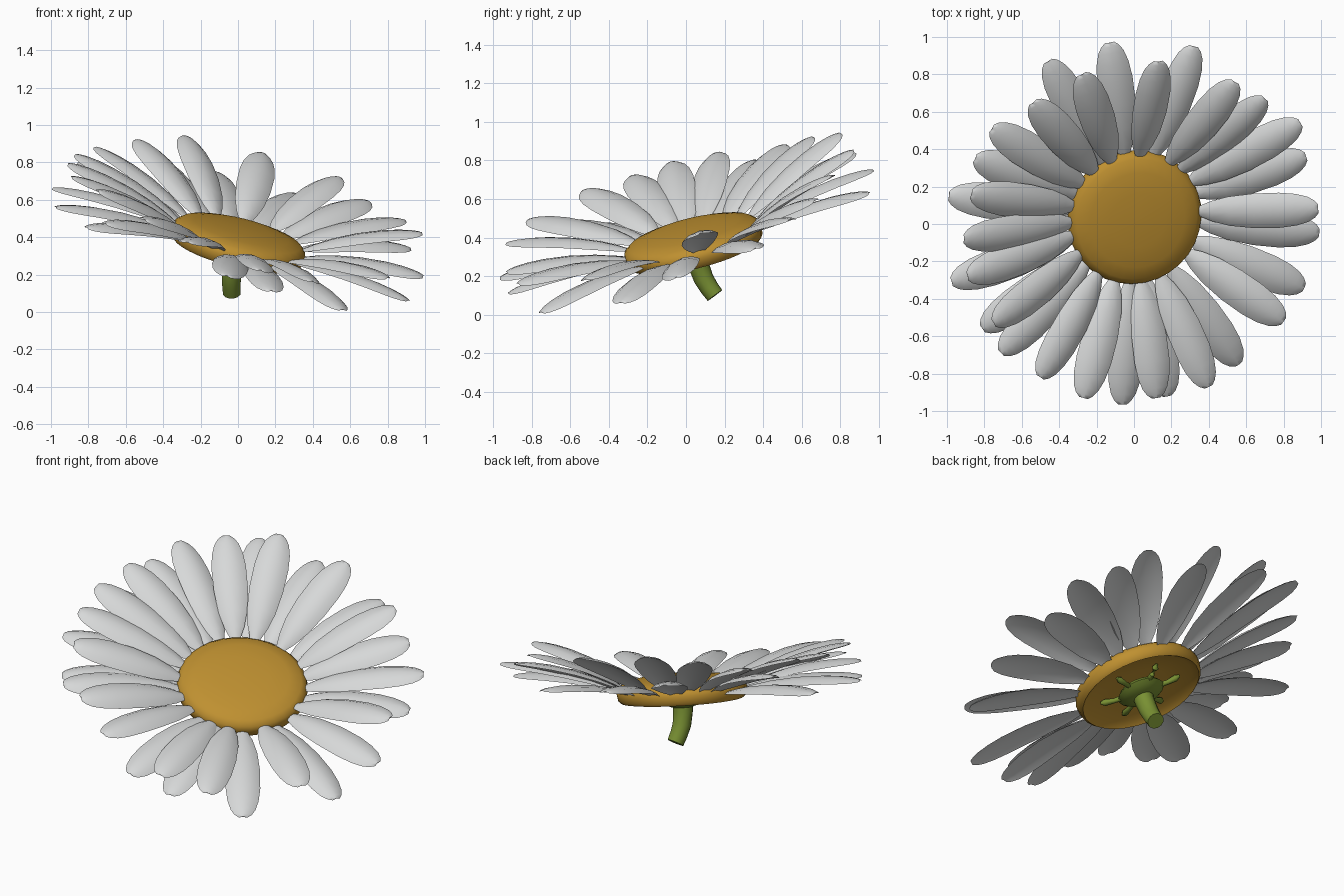
import bpy, bmesh, math
from mathutils import Vector, Matrix

if "Cube" in bpy.data.objects:
    bpy.data.objects.remove(bpy.data.objects["Cube"])


def material(name, rgb):
    m = bpy.data.materials.new(name)
    m.diffuse_color = (*rgb, 1)
    m.use_nodes = True
    m.node_tree.nodes["Principled BSDF"].inputs["Base Color"].default_value = m.diffuse_color
    return m


WHITE = material("petal white", (0.68, 0.69, 0.69))
GOLD = material("centre gold", (0.52, 0.28, 0.03))
GREEN = material("stem green", (0.19, 0.28, 0.033))

# Tilted frame of the flower head
N = Vector((0.25, -0.25, 1)).normalized()
U = Vector((1, 0, -0.25)).normalized()
V = N.cross(U)
C = Vector((0.015, 0.025, 0.42))


def head(r, a, h):
    return C + U * r * math.cos(a) + V * r * math.sin(a) + N * h


def finish(name, bm, mat, angle=50):
    bmesh.ops.recalc_face_normals(bm, faces=bm.faces)
    me = bpy.data.meshes.new(name)
    bm.to_mesh(me)
    bm.free()
    ob = bpy.data.objects.new(name, me)
    bpy.context.collection.objects.link(ob)
    me.materials.append(mat)
    bpy.ops.object.select_all(action='DESELECT')
    ob.select_set(True)
    bpy.context.view_layer.objects.active = ob
    bpy.ops.object.shade_smooth_by_angle(angle=math.radians(angle))
    return ob


def bridge(bm, rings, cap=True):
    for A, B in zip(rings, rings[1:]):
        n = len(A)
        for i in range(n):
            bm.faces.new((A[i], A[(i + 1) % n], B[(i + 1) % n], B[i]))
    if cap:
        bm.faces.new(rings[0])
        bm.faces.new(rings[-1])


def lathe(name, profile, mat, sides):
    bm = bmesh.new()
    rings = [[bm.verts.new(head(r, 2 * math.pi * i / sides, h)) for i in range(sides)]
             for r, h in profile]
    bridge(bm, rings)
    return finish(name, bm, mat)


def tube(name, pts, radii, mat, sides=12):
    bm = bmesh.new()
    rings = []
    for k, (p, r) in enumerate(zip(pts, radii)):
        d = (pts[min(k + 1, len(pts) - 1)] - pts[max(k - 1, 0)]).normalized()
        x = d.cross(Vector((0.3, 0.9, 0.3))).normalized()
        y = d.cross(x)
        rings.append([bm.verts.new(p + x * r * math.cos(2 * math.pi * i / sides)
                                   + y * r * math.sin(2 * math.pi * i / sides))
                      for i in range(sides)])
    bridge(bm, rings)
    return finish(name, bm, mat)


# Domed gold centre with a hollow underside
lathe("flower_centre", [(0.02, 0.035), (0.15, 0.032), (0.26, 0.020), (0.33, 0.002),
                        (0.36, -0.022), (0.368, -0.05), (0.36, -0.09), (0.345, -0.105),
                        (0.31, -0.08), (0.16, -0.065), (0.02, -0.065)], GOLD, 32)

# Green collar, its little arms and the bent stem
lathe("collar", [(0.02, -0.07), (0.12, -0.085), (0.135, -0.105), (0.11, -0.125),
                 (0.06, -0.145), (0.02, -0.145)], GREEN, 20)
for i in range(6):
    a = 2 * math.pi * i / 6 + 0.3
    tube("collar_arm", [head(0.09, a, -0.10), head(0.16, a, -0.10),
                        head(0.21, a, -0.092), head(0.235, a, -0.085)],
         [0.016, 0.014, 0.019, 0.008], GREEN, 8)
tube("stem", [Vector(p) for p in ((-0.01, 0.05, 0.33), (-0.025, 0.065, 0.26),
                                  (-0.035, 0.09, 0.19), (-0.035, 0.12, 0.14),
                                  (-0.033, 0.15, 0.10))],
     [0.06, 0.056, 0.053, 0.05, 0.048], GREEN)

# Petals: tip positions going clockwise from the right side
TIPS = [(0.985, 0.08, 0.42), (0.99, -0.05, 0.19), (0.91, -0.34, 0.06), (0.80, -0.52, 0.18),
        (0.56, -0.75, 0.01), (0.40, -0.87, 0.16), (0.18, -0.92, 0.11), (0.12, -0.93, 0.22),
        (-0.06, -0.965, 0.19), (-0.27, -0.93, 0.37), (-0.50, -0.82, 0.49),
        (-0.71, -0.69, 0.47), (-0.81, -0.56, 0.45), (-0.75, -0.53, 0.645),
        (-0.975, -0.31, 0.56), (-0.89, -0.28, 0.72),
        (-0.91, -0.08, 0.79), (-0.99, 0.15, 0.66), (-0.87, 0.16, 0.84), (-0.85, 0.35, 0.80),
        (-0.76, 0.51, 0.88), (-0.54, 0.65, 0.92), (-0.46, 0.87, 0.84),
        (-0.28, 0.80, 0.94), (-0.13, 0.97, 0.75), (0.13, 0.87, 0.85),
        (0.32, 0.95, 0.63), (0.54, 0.76, 0.72), (0.70, 0.67, 0.59),
        (0.89, 0.54, 0.49), (0.92, 0.36, 0.34)]
WIDTH = [(0, 0.020), (0.08, 0.033), (0.16, 0.056), (0.3, 0.081), (0.5, 0.096),
         (0.7, 0.097), (0.83, 0.087), (0.92, 0.069), (0.97, 0.048), (1, 0.024)]
SECTION = [(-1, -0.014), (-0.6, 0.010), (0, 0.020), (0.6, 0.010), (1, -0.014),
           (0.6, -0.002), (0, 0.006), (-0.6, -0.002)]


def petal(i, tip):
    T = Vector(tip)
    rel = T - C
    a = math.atan2(rel.dot(V), rel.dot(U))
    # raised petals start higher on the rim than drooping ones
    lift = max(-0.1, min(0.25, rel.dot(N)))
    B = head(0.31, a, -0.06 + 0.1 * lift)
    d = T - B
    side = N.cross(d).normalized()
    # slight roll so neighbours overlap instead of merging
    side = (Matrix.Rotation(0.1 * math.sin(i * 2.3), 3, d.normalized()) @ side)
    up = d.cross(side).normalized()
    bm = bmesh.new()
    rings = []
    for t, w in WIDTH:
        p = B + d * t + up * 0.12 * t * (1 - t)
        edge = w / 0.097
        rings.append([bm.verts.new(p + side * w * x + up * y * edge) for x, y in SECTION])
    bridge(bm, rings)
    finish("petal", bm, WHITE, 60)


for i, tip in enumerate(TIPS):
    petal(i, tip)
